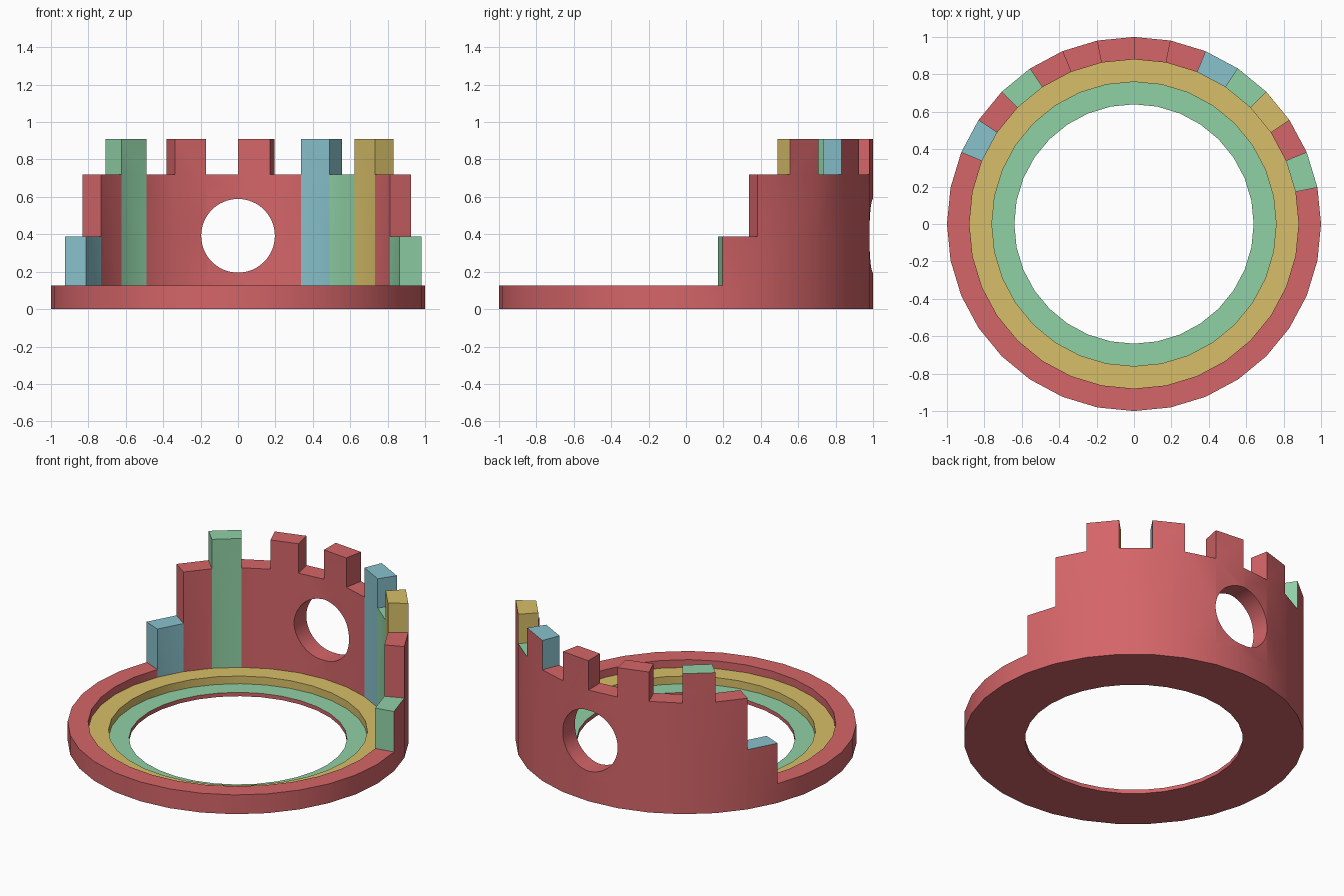
import bpy, bmesh, math

if "Cube" in bpy.data.objects:
    bpy.data.objects.remove(bpy.data.objects["Cube"])

N = 32
R_OUT, R_WALL, R_STEP, R_HOLE = 1.0, 0.88, 0.76, 0.64
Z_LOW, Z_MID, Z_RIM = 0.025, 0.075, 0.125
A, B, C = 0.387, 0.72, 0.91
LEVELS = [0, Z_LOW, Z_MID, Z_RIM, A, B, C]
RED, GREEN, YELLOW, BLUE = range(4)

# segment number -> wall height, and segment number -> block colour
HEIGHT = {1: A, 2: B, 12: B, 13: A}
HEIGHT.update({k: C if k % 2 else B for k in range(3, 12)})
COLOUR = {1: GREEN, 3: YELLOW, 4: GREEN, 5: BLUE, 11: GREEN, 13: BLUE}


def material(name, rgb):
    m = bpy.data.materials.new(name)
    m.diffuse_color = (*rgb, 1)
    m.use_nodes = True
    m.node_tree.nodes["Principled BSDF"].inputs["Base Color"].default_value = m.diffuse_color
    return m


mats = [material("red", (0.66, 0.13, 0.14)), material("green", (0.28, 0.64, 0.38)),
        material("yellow", (0.68, 0.52, 0.14)), material("blue", (0.25, 0.54, 0.61))]

bm = bmesh.new()


def pt(k, r, z):
    a = 2 * math.pi * k / N
    return (r * math.cos(a), r * math.sin(a), z)


def quad(points, mat):
    f = bm.faces.new([bm.verts.new(p) for p in points])
    f.material_index = mat


def strip(k, r0, z0, r1, z1, mat):
    quad([pt(k, r0, z0), pt(k + 1, r0, z0), pt(k + 1, r1, z1), pt(k, r1, z1)], mat)


def spans(lo, hi):
    zs = [z for z in LEVELS if lo <= z <= hi]
    return zip(zs, zs[1:])


for k in range(N):
    h, col = HEIGHT.get(k, Z_RIM), COLOUR.get(k, RED)
    # stepped base
    strip(k, R_HOLE, 0, R_OUT, 0, RED)
    strip(k, R_HOLE, 0, R_HOLE, Z_LOW, RED)
    strip(k, R_HOLE, Z_LOW, R_STEP, Z_LOW, GREEN)
    strip(k, R_STEP, Z_LOW, R_STEP, Z_MID, YELLOW)
    strip(k, R_STEP, Z_MID, R_WALL, Z_MID, YELLOW)
    # wall and battlement
    for a, b in spans(Z_MID, h):
        strip(k, R_WALL, a, R_WALL, b, col)
    for a, b in spans(0, h):
        strip(k, R_OUT, a, R_OUT, b, RED)
    strip(k, R_WALL, h, R_OUT, h, col)
    # radial sides where the height changes
    nxt = (k + 1) % N
    hn = HEIGHT.get(nxt, Z_RIM)
    side = col if h > hn else COLOUR.get(nxt, RED)
    for a, b in spans(min(h, hn), max(h, hn)):
        quad([pt(nxt, R_WALL, a), pt(nxt, R_OUT, a), pt(nxt, R_OUT, b), pt(nxt, R_WALL, b)], side)

bmesh.ops.remove_doubles(bm, verts=bm.verts, dist=1e-4)
bmesh.ops.recalc_face_normals(bm, faces=bm.faces)
mesh = bpy.data.meshes.new("battlement_ring")
bm.to_mesh(mesh)
bm.free()
for m in mats:
    mesh.materials.append(m)
ring = bpy.data.objects.new("battlement_ring", mesh)
bpy.context.collection.objects.link(ring)

# round window through the back wall
bpy.ops.mesh.primitive_cylinder_add(vertices=64, radius=0.197, depth=1.0,
                                    location=(0, 1.0, 0.392), rotation=(math.pi / 2, 0, 0))
cutter = bpy.context.object
cutter.name = "window_cutter"
cutter.hide_render = True
cutter.data.materials.append(mats[RED])
mod = ring.modifiers.new("window", "BOOLEAN")
mod.operation = "DIFFERENCE"
mod.solver = "EXACT"
mod.object = cutter

bpy.ops.object.select_all(action="DESELECT")
ring.select_set(True)
bpy.context.view_layer.objects.active = ring
bpy.ops.object.modifier_apply(modifier="window")
bpy.data.objects.remove(cutter)
bpy.ops.object.shade_smooth_by_angle(angle=math.radians(30))
